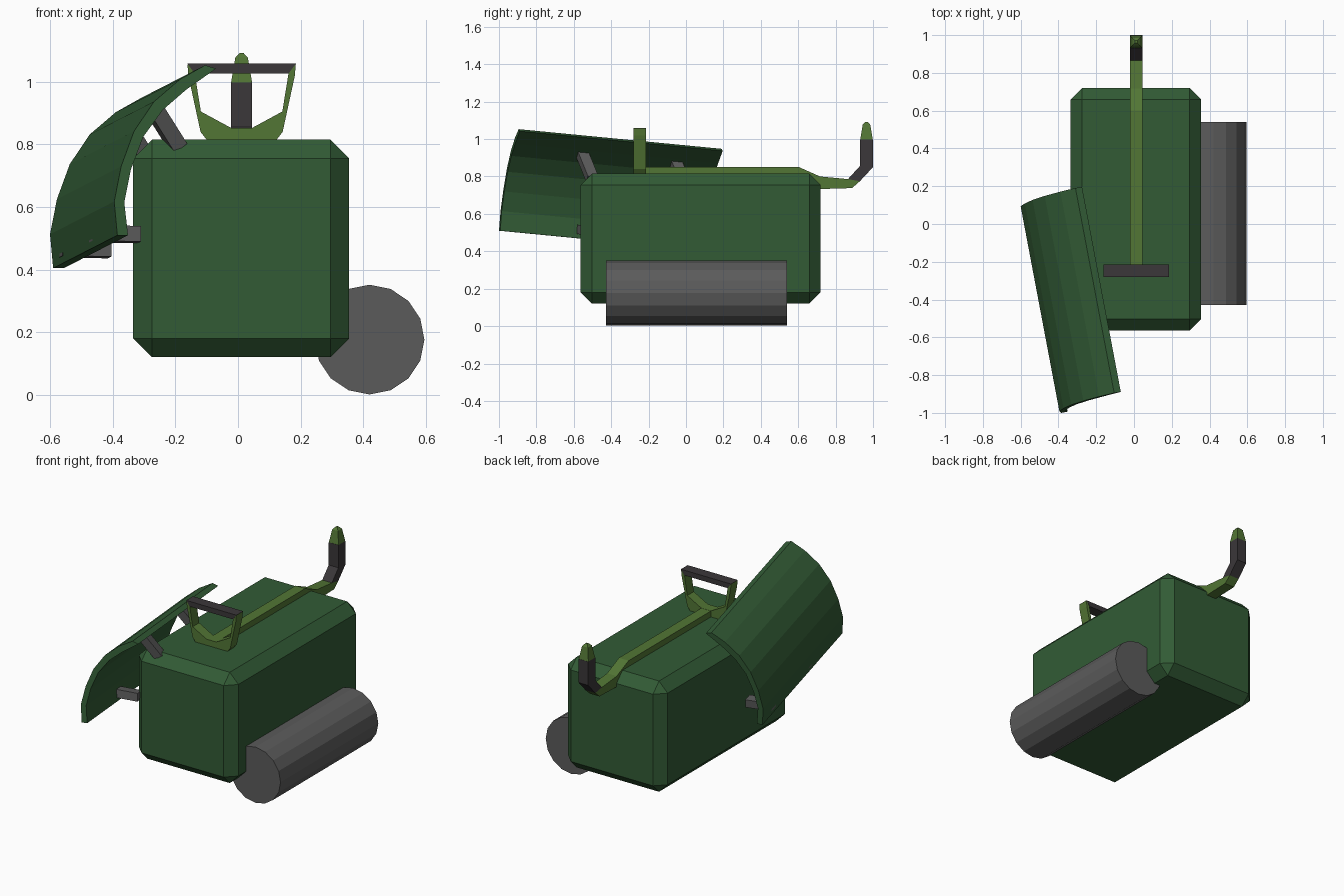
import bpy, bmesh, math
from mathutils import Vector

if "Cube" in bpy.data.objects:
    bpy.data.objects.remove(bpy.data.objects["Cube"])


def material(name, r, g, b):
    m = bpy.data.materials.new(name)
    m.diffuse_color = (r, g, b, 1)
    m.use_nodes = True
    m.node_tree.nodes["Principled BSDF"].inputs["Base Color"].default_value = m.diffuse_color
    return m


GREEN = material("dark_green", 0.032, 0.105, 0.036)
OLIVE = material("olive_green", 0.085, 0.18, 0.035)
GREY = material("mid_grey", 0.105, 0.105, 0.105)
DARK = material("dark_grey", 0.043, 0.038, 0.041)


def finish(name, bm, mat):
    bmesh.ops.recalc_face_normals(bm, faces=bm.faces)
    me = bpy.data.meshes.new(name)
    bm.to_mesh(me)
    bm.free()
    me.materials.append(mat)
    ob = bpy.data.objects.new(name, me)
    bpy.context.collection.objects.link(ob)
    return ob


def loft(name, rings, mat):
    """Skin closed rings of equal length and cap both ends."""
    bm = bmesh.new()
    vs = [[bm.verts.new(p) for p in ring] for ring in rings]
    n = len(vs[0])
    for a, b in zip(vs, vs[1:]):
        for i in range(n):
            j = (i + 1) % n
            bm.faces.new((a[i], a[j], b[j], b[i]))
    bm.faces.new(vs[0])
    bm.faces.new(vs[-1])
    return finish(name, bm, mat)


def side_prism(name, yz, x0, x1, mat):
    return loft(name, [[(x, y, z) for y, z in yz] for x in (x0, x1)], mat)


def front_prism(name, xz, y0, y1, mat):
    return loft(name, [[(x, y, z) for x, z in xz] for y in (y0, y1)], mat)


# Chamfered body
bm = bmesh.new()
bmesh.ops.create_cube(bm, size=1)
for v in bm.verts:
    v.co = Vector((0.01 + v.co.x * 0.69, 0.0785 + v.co.y * 1.283, 0.468 + v.co.z * 0.694))
bmesh.ops.bevel(bm, geom=bm.edges[:], offset=0.06, segments=1, profile=0.5, affect='EDGES')
finish("body", bm, GREEN)

# Side roller, 16-sided
circle = [(0.42 + 0.175 * math.cos(i * math.pi / 8), 0.177 + 0.175 * math.sin(i * math.pi / 8))
          for i in range(16)]
front_prism("side_roller", circle, -0.428, 0.54, GREY)

# Top strap running back to the hose
X0, X1 = -0.022, 0.045
side_prism("top_strap", [(-0.22, 0.852), (0.60, 0.852), (0.717, 0.80), (0.866, 0.786), (0.93, 0.775),
                         (0.888, 0.738), (0.722, 0.733), (0.60, 0.78), (-0.22, 0.78)], X0, X1, OLIVE)
# Dark bent hose and tapered nozzle
side_prism("hose_bend", [(0.866, 0.786), (0.93, 0.856), (0.93, 0.998), (1.0, 0.998),
                         (1.0, 0.85), (0.93, 0.775)], X0, X1, DARK)
loft("hose_nozzle", [[(0.0115 + sx * w, 0.965 + sy * w, z)
                      for sx, sy in ((-1, -1), (1, -1), (1, 1), (-1, 1))]
                     for w, z in ((0.0335, 0.998), (0.02, 1.077), (0.006, 1.092))], OLIVE)

# Carry handle: mirrored U bracket with a dark grip
C = 0.0115
outer = [(0.10, 0.80), (0.131, 0.84), (0.17, 1.02), (0.173, 1.057)]
inner = [(0.15, 1.028), (0.13, 0.905), (0.034, 0.853)]
half = outer + inner
bracket = [(C + x, z) for x, z in half] + [(C - x, z) for x, z in reversed(half)]
front_prism("handle_bracket", bracket, -0.28, -0.215, OLIVE)
front_prism("handle_grip", [(C - 0.174, 1.059), (C + 0.174, 1.059), (C + 0.15, 1.027),
                            (C - 0.15, 1.027)], -0.281, -0.214, DARK)

# Curved side shield, swept along a tilted axis with ends cut square to it
axis = Vector((0.205, -1.085, 0.105))
length = axis.length
axis.normalize()
shell = [(-0.31, 0.948), (-0.39, 0.903), (-0.473, 0.832), (-0.537, 0.737), (-0.578, 0.625),
         (-0.60, 0.513), (-0.59, 0.405),
         (-0.556, 0.405), (-0.568, 0.51), (-0.547, 0.615), (-0.507, 0.72), (-0.445, 0.805),
         (-0.37, 0.87), (-0.275, 0.937)]
back = [Vector((x, (-0.154 - axis.x * x - axis.z * z) / axis.y, z)) for x, z in shell]
loft("side_shield", [back, [p + axis * length for p in back]], GREEN)

# Four struts between shield and body
struts = {"upper_strut": ((-0.272, -0.555, 0.92), (-0.187, -0.50, 0.785)),
          "lower_strut": ((-0.47, -0.56, 0.515), (-0.315, -0.525, 0.512))}
for name, (a, b) in struts.items():
    for i, shift in enumerate((Vector((0, 0, 0)), Vector((-0.095, 0.50, -0.048)))):
        p, q = Vector(a) + shift, Vector(b) + shift
        u = axis * 0.03
        w = (q - p).cross(axis).normalized() * 0.025
        loft(f"{name}_{i + 1}", [[c + u + w, c - u + w, c - u - w, c + u - w] for c in (p, q)], GREY)
